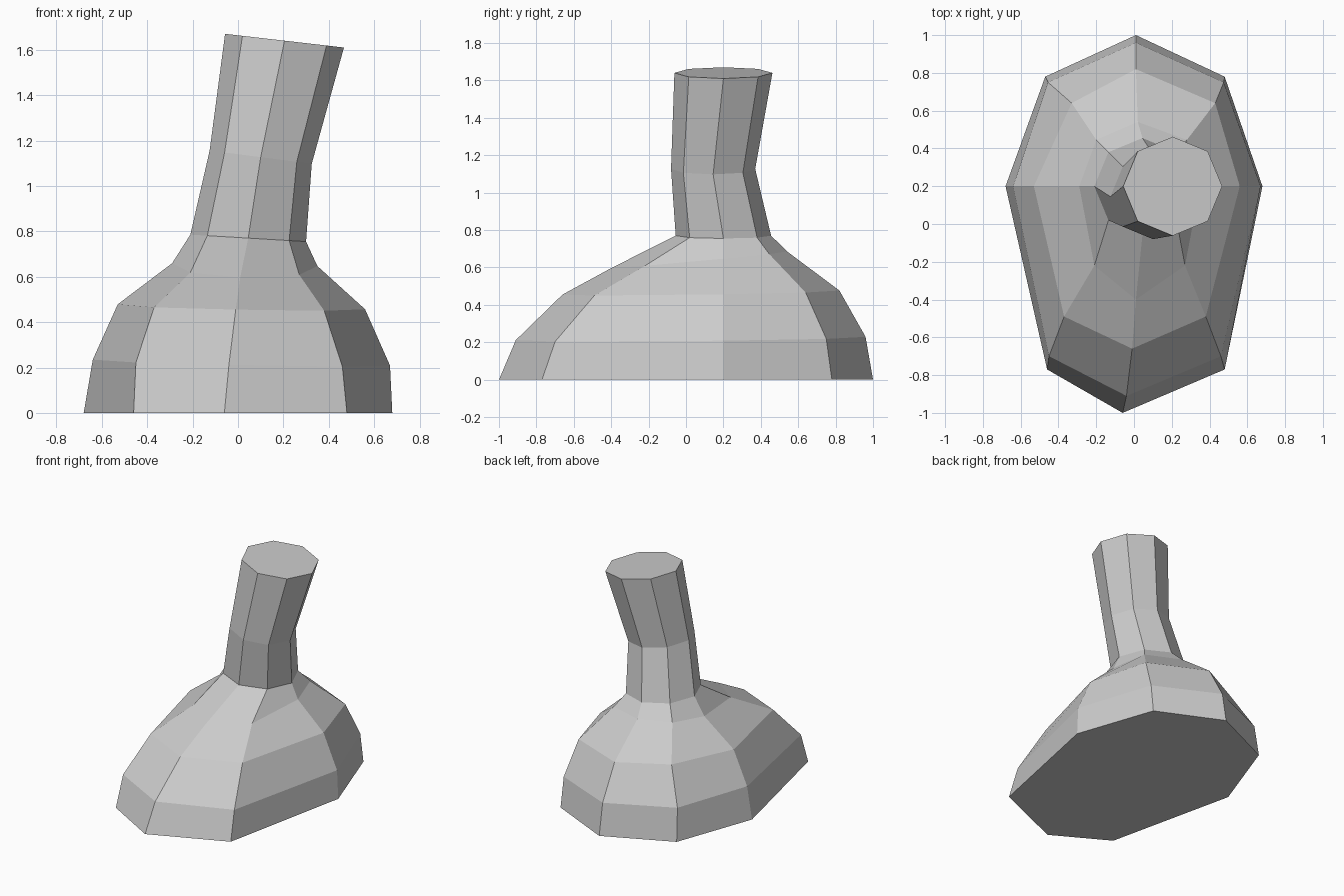
import bpy
import bmesh
from math import cos, sin, tau

default_cube = bpy.data.objects.get("Cube")
if default_cube:
    bpy.data.objects.remove(default_cube, do_unlink=True)

# One plain material
grey = bpy.data.materials.new("plain_grey")
grey.use_nodes = True
colour = (0.6, 0.6, 0.6, 1)
grey.diffuse_color = colour
grey.node_tree.nodes["Principled BSDF"].inputs["Base Color"].default_value = colour


def tilted(points, height, drop_x=0, rise_y=0):
    """Lift a flat outline onto a gently sloping plane."""
    return [(x, y, height - drop_x * x + rise_y * y) for x, y in points]


def round_ring(centre_x, centre_y, radius, height, drop_x):
    """Regular eight-sided ring for the stem."""
    points = [(centre_x + radius * cos(tau * i / 8),
               centre_y + radius * sin(tau * i / 8)) for i in range(8)]
    return tilted(points, height, drop_x)


def egg_ring(side, shoulder, back, hip, front, **plane):
    """Eight-sided egg outline; paired corners are (half width, centre x, y)."""
    def pair(corner):
        half, centre, y = corner
        return (centre + half, y), (centre - half, y)

    side_l, side_r = pair(side)
    shoulder_l, shoulder_r = pair(shoulder)
    hip_l, hip_r = pair(hip)
    return tilted([side_l, shoulder_l, back, shoulder_r,
                   side_r, hip_r, front, hip_l], **plane)


def loft(name, rings, cap_bottom=False, cap_top=False):
    """Join successive rings with flat faces."""
    bm = bmesh.new()
    loops = [[bm.verts.new(point) for point in ring] for ring in rings]
    for low, high in zip(loops, loops[1:]):
        for i in range(len(low)):
            j = (i + 1) % len(low)
            bm.faces.new((low[i], low[j], high[j], high[i]))
    if cap_bottom:
        bm.faces.new(list(reversed(loops[0])))
    if cap_top:
        bm.faces.new(loops[-1])
    mesh = bpy.data.meshes.new(name)
    bm.to_mesh(mesh)
    bm.free()
    mesh.materials.append(grey)
    part = bpy.data.objects.new(name, mesh)
    bpy.context.collection.objects.link(part)
    return part


# Ring shared by the body and the stem
collar = round_ring(0.045, 0.2, 0.255, height=0.773, drop_x=0.06)

# Wide egg-shaped body, narrowing towards the collar
floor = egg_ring(side=(0.68, 0, 0.2), shoulder=(0.475, 0.005, 0.78),
                 back=(0.01, 1), hip=(0.47, 0.01, -0.77),
                 front=(-0.06, -1), height=0)
lower = egg_ring(side=(0.655, 0.015, 0.2), shoulder=(0.465, 0.01, 0.75),
                 back=(0.01, 0.96), hip=(0.455, 0.005, -0.7),
                 front=(-0.04, -0.91), height=0.22, drop_x=0.02, rise_y=0.01)
middle = egg_ring(side=(0.545, 0.015, 0.2), shoulder=(0.38, 0.05, 0.64),
                  back=(0.01, 0.82), hip=(0.375, 0.005, -0.49),
                  front=(-0.01, -0.66), height=0.465, drop_x=0.02, rise_y=0.015)
upper = egg_ring(side=(0.32, 0.03, 0.2), shoulder=(0.24, 0.04, 0.445),
                 back=(0.02, 0.54), hip=(0.24, 0.03, -0.22),
                 front=(0.01, -0.4), height=0.635, drop_x=0.02, rise_y=0.095)
loft("body", [floor, lower, middle, upper, collar], cap_bottom=True)

# Leaning stem with a closed, slanted top
bend = round_ring(0.1, 0.145, 0.225, height=1.14, drop_x=0.13)
rim = round_ring(0.205, 0.2, 0.262, height=1.664, drop_x=0.115)
loft("stem", [collar, bend, rim], cap_top=True)
